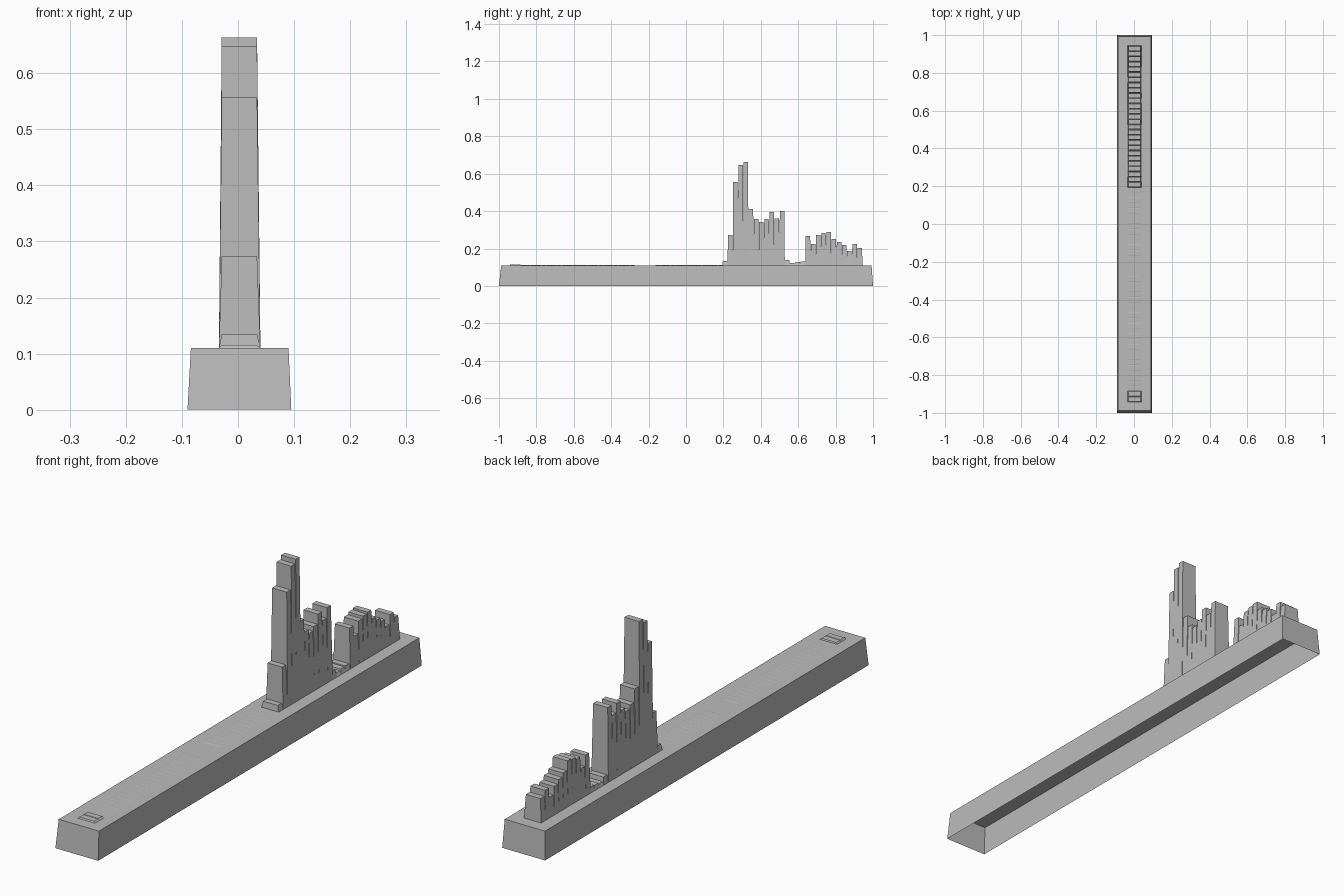
import bpy
import bmesh

cube = bpy.data.objects.get("Cube")
if cube:
    bpy.data.objects.remove(cube, do_unlink=True)

grey = bpy.data.materials.new("plain_grey")
grey.use_nodes = True
colour = (0.5, 0.5, 0.5, 1)
grey.diffuse_color = colour
grey.node_tree.nodes["Principled BSDF"].inputs["Base Color"].default_value = colour

BASE_TOP = 0.11
START, PITCH = 0.195, 0.0277   # near edge of the first tall bar, bar spacing


def frustum(bm, low, high, z0, z1):
    """Tapered block without a bottom; low and high are (x0, x1, y0, y1)."""
    def ring(r, z):
        x0, x1, y0, y1 = r
        return [bm.verts.new(p) for p in
                ((x0, y0, z), (x1, y0, z), (x1, y1, z), (x0, y1, z))]
    a, b = ring(low, z0), ring(high, z1)
    bm.faces.new(b)
    for i in range(4):
        j = (i + 1) % 4
        bm.faces.new((a[i], a[j], b[j], b[i]))


def bar(bm, k, top):
    y0 = START + k * PITCH
    y1 = y0 + PITCH
    frustum(bm, (-0.034, 0.04, y0 - 0.001, y1 + 0.001),
            (-0.029, 0.034, y0 + 0.002, y1 - 0.002), BASE_TOP, top)


def finish(bm, name):
    mesh = bpy.data.meshes.new(name)
    bm.to_mesh(mesh)
    bm.free()
    mesh.materials.append(grey)
    obj = bpy.data.objects.new(name, mesh)
    bpy.context.collection.objects.link(obj)


# Plinth: tapered shell, open underneath
bm = bmesh.new()
frustum(bm, (-0.09, 0.095, -1, 1), (-0.084, 0.09, -0.988, 0.992), 0, BASE_TOP)
finish(bm, "plinth")

# Row of bars forming the skyline
heights = [.134, .273, .556, .647, .663, .41, .358, .342, .358, .396, .36, .40,
           .139, .123, .128, .13, .267, .225, .273, .282, .287, .25, .235,
           .219, .187, .225, .203]
bm = bmesh.new()
for k, h in enumerate(heights):
    bar(bm, k, h)
finish(bm, "skyline_bars")

# Barely raised bars along the flat stretch
bm = bmesh.new()
for k in range(-41, 0):
    if k < -39:
        bar(bm, k, 0.115)
    elif not -17 <= k <= -14:
        bar(bm, k, 0.1108)
finish(bm, "low_bars")
